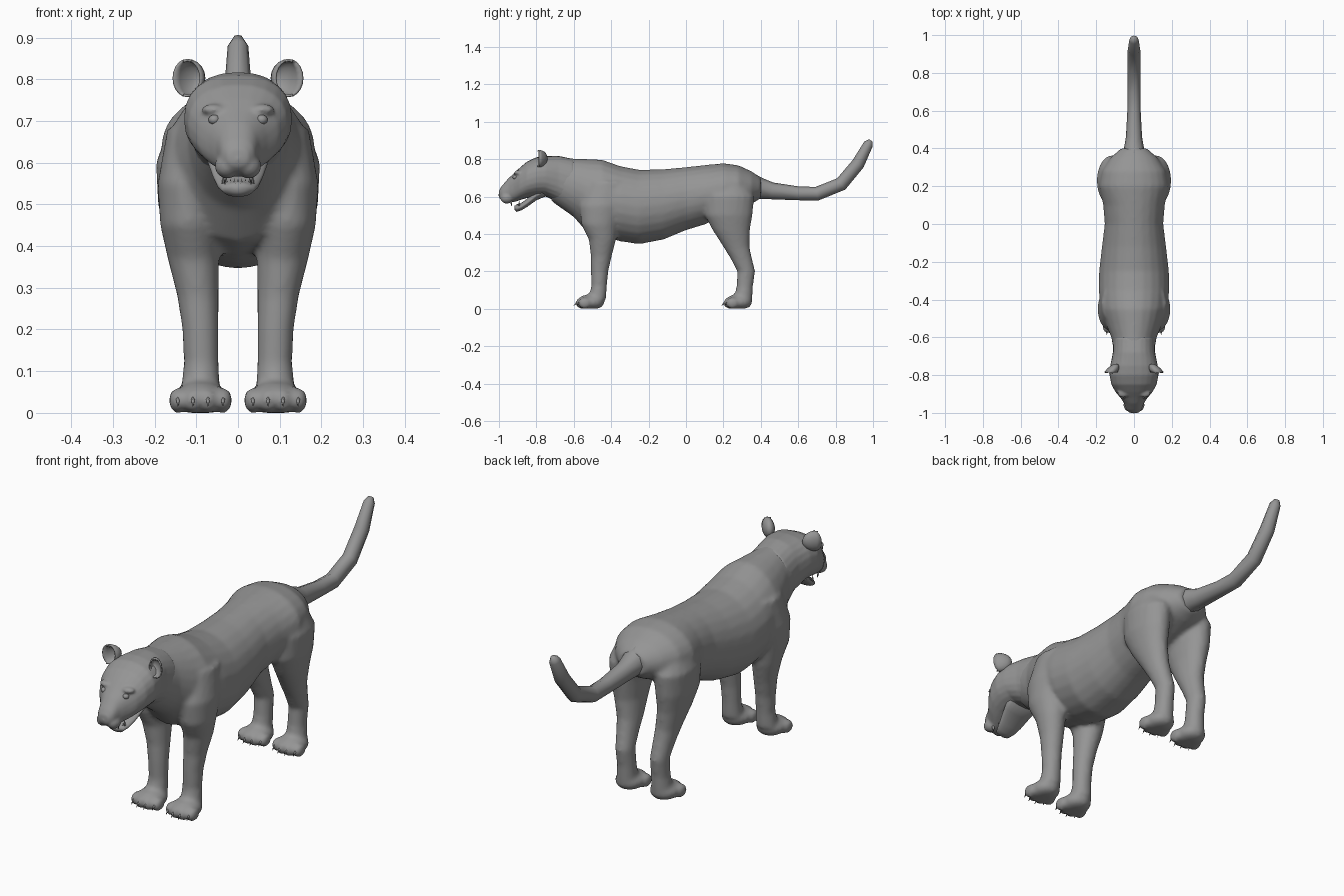
import bpy, bmesh, math
from mathutils import Vector, Matrix

if "Cube" in bpy.data.objects:
    bpy.data.objects.remove(bpy.data.objects["Cube"])

grey = bpy.data.materials.new("fur_grey")
grey.use_nodes = True
grey.diffuse_color = (0.3, 0.3, 0.3, 1)
grey.node_tree.nodes["Principled BSDF"].inputs["Base Color"].default_value = (0.3, 0.3, 0.3, 1)

X, Y, Z = Vector((1, 0, 0)), Vector((0, 1, 0)), Vector((0, 0, 1))


def loft(bm, rings, n=20, power=2.0):
    """Skin closed oval rings given as (centre, half axis u, half axis v)."""
    loops = []
    for c, u, v in rings:
        loop = []
        for i in range(n):
            a = 2 * math.pi * i / n
            ca, sa = math.cos(a), math.sin(a)
            cu = math.copysign(abs(ca) ** (2 / power), ca)
            sv = math.copysign(abs(sa) ** (2 / power), sa)
            loop.append(bm.verts.new(Vector(c) + u * cu + v * sv))
        loops.append(loop)
    faces = [bm.faces.new(loops[0]), bm.faces.new(loops[-1])]
    for a, b in zip(loops, loops[1:]):
        for i in range(n):
            j = (i + 1) % n
            faces.append(bm.faces.new((a[i], a[j], b[j], b[i])))
    bmesh.ops.recalc_face_normals(bm, faces=faces)


def along_y(bm, table, power=2.0):
    """Rings across the body: (y, top, bottom, half width)."""
    loft(bm, [((0, y, (t + b) / 2), X * w, Z * (t - b) / 2) for y, t, b, w in table], 24, power)


def blob(bm, centre, size):
    m = Matrix.Translation(centre) @ Matrix.Diagonal((*size, 1))
    return bmesh.ops.create_uvsphere(bm, u_segments=16, v_segments=10, radius=1, matrix=m)["verts"]


def spike(bm, base, tip, r):
    base, tip = Vector(base), Vector(tip)
    d = tip - base
    m = Matrix.Translation((base + tip) / 2) @ Z.rotation_difference(d).to_matrix().to_4x4()
    bmesh.ops.create_cone(bm, cap_ends=True, segments=6, radius1=r, radius2=0, depth=d.length, matrix=m)


def finish(name, bm, voxel=0, smooth=0):
    me = bpy.data.meshes.new(name)
    bm.to_mesh(me)
    bm.free()
    me.materials.append(grey)
    me.polygons.foreach_set("use_smooth", [True] * len(me.polygons))
    ob = bpy.data.objects.new(name, me)
    bpy.context.collection.objects.link(ob)
    if voxel:
        r = ob.modifiers.new("Blend", "REMESH")
        r.mode, r.voxel_size, r.use_smooth_shade = "VOXEL", voxel, True
        s = ob.modifiers.new("Relax", "SMOOTH")
        s.factor, s.iterations = 0.5, smooth
    return ob


# Torso, with the legs blended in
torso = bmesh.new()
along_y(torso, [
    (-.72, .812, .575, .10), (-.6, .803, .49, .12), (-.53, .80, .41, .15),
    (-.45, .797, .385, .177), (-.35, .762, .36, .187), (-.25, .743, .345, .185),
    (-.12, .746, .37, .17), (0, .757, .42, .155), (.1, .768, .45, .163),
    (.2, .778, .5, .185), (.28, .767, .53, .17), (.35, .735, .56, .125), (.4, .70, .59, .07)])

# Legs: (z, centre y, half depth, centre x, half width)
FRONT = [(.68, -.42, .11, .10, .07), (.55, -.45, .12, .115, .078), (.45, -.462, .098, .117, .07),
         (.37, -.447, .073, .107, .062), (.28, -.453, .056, .096, .05), (.2, -.462, .047, .09, .044),
         (.12, -.465, .042, .088, .042), (.05, -.475, .048, .09, .048)]
HIND = [(.70, .22, .1, .08, .08), (.6, .23, .135, .115, .082), (.5, .228, .128, .117, .075),
        (.42, .242, .1, .112, .062), (.33, .27, .07, .10, .052), (.27, .295, .058, .095, .046),
        (.2, .322, .048, .09, .041), (.12, .314, .044, .088, .041), (.05, .305, .05, .09, .046)]
claws = bmesh.new()
for side in (-1, 1):
    for leg, heel in ((FRONT, -.595), (HIND, .195)):
        loft(torso, [((side * x, y, z), X * hx, Y * hy) for z, y, hy, x, hx in leg])
        # Paw with four toes and their claws; heel is the front tip of the toes
        blob(torso, (side * .09, heel + .085, .035), (.066, .075, .042))
        for k in range(4):
            tx = side * .09 + (k - 1.5) * .036
            ty = heel + .032 + .014 * abs(k - 1.5)
            blob(torso, (tx, ty, .03), (.023, .036, .032))
            spike(claws, (tx, ty - .026, .034), (tx, ty - .046, .014), .006)
for v in torso.verts:
    v.co.z = max(v.co.z, 0)
finish("body_and_legs", torso, .01, 7)
finish("claws", claws)

# Head: skull, muzzle, brows and nose
head = bmesh.new()
along_y(head, [
    (-1.0, .632, .592, .024), (-.985, .656, .577, .04), (-.95, .697, .566, .052),
    (-.92, .724, .57, .072), (-.89, .753, .58, .098), (-.85, .787, .592, .12),
    (-.80, .81, .60, .13), (-.75, .817, .60, .126), (-.68, .817, .565, .112),
    (-.6, .80, .52, .11)], 2.3)
blob(head, (0, -.985, .608), (.026, .018, .018))
for side in (-1, 1):
    blob(head, (side * .026, -.958, .592), (.03, .035, .03))
    blob(head, (side * .058, -.895, .727), (.03, .024, .014))
finish("head", head, .006, 5)

# Lower jaw
jaw = bmesh.new()
loft(jaw, [((0, y, z), X * w, Z * h) for y, z, h, w in (
    (-.74, .64, .035, .085), (-.80, .608, .028, .075), (-.85, .566, .022, .06),
    (-.88, .546, .02, .05), (-.905, .536, .018, .038), (-.918, .54, .01, .02))])
finish("lower_jaw", jaw)

# Teeth: a row of small ones below, long canines above and below
teeth = bmesh.new()
for k in range(-3, 4):
    x = k * .009
    spike(teeth, (x, -.903 + abs(x) * .3, .546), (x, -.906 + abs(x) * .3, .562), .004)
for side in (-1, 1):
    spike(teeth, (side * .034, -.89, .55), (side * .034, -.893, .58), .006)
    spike(teeth, (side * .032, -.935, .575), (side * .031, -.932, .545), .007)
finish("teeth", teeth)

# Eyes
eyes = bmesh.new()
for side in (-1, 1):
    blob(eyes, (side * .057, -.913, .703), (.014, .014, .012))
finish("eyes", eyes)

# Ears: cups open to the front
ears = bmesh.new()
for side in (-1, 1):
    cup = blob(ears, (side * .122, -.785, .803), (.035, .045, .046))
    bmesh.ops.delete(ears, geom=[v for v in cup if v.co.y < -.795], context="VERTS")
    for v in ears.verts:
        if v.co.x * side > 0 and v.co.y > -.785:
            v.co.x -= side * (v.co.y + .785) * .6
ear = finish("ears", ears)
shell = ear.modifiers.new("Thickness", "SOLIDIFY")
shell.thickness = .006

# Tail: a faceted tube swept along a curve in the middle plane
PATH = [(.34, .655, .075), (.39, .645, .058), (.46, .63, .045), (.6, .617, .037), (.7, .615, .037),
        (.83, .667, .037), (.92, .775, .035), (.975, .88, .026), (.988, .9, .012)]
tail = bmesh.new()
rings = []
for i, (y, z, r) in enumerate(PATH):
    a, b = PATH[max(i - 1, 0)], PATH[min(i + 1, len(PATH) - 1)]
    d = Vector((0, b[0] - a[0], b[1] - a[1])).normalized()
    rings.append(((0, y, z), X * r * .95, d.cross(X) * r))
loft(tail, rings, 8)
finish("tail", tail)
